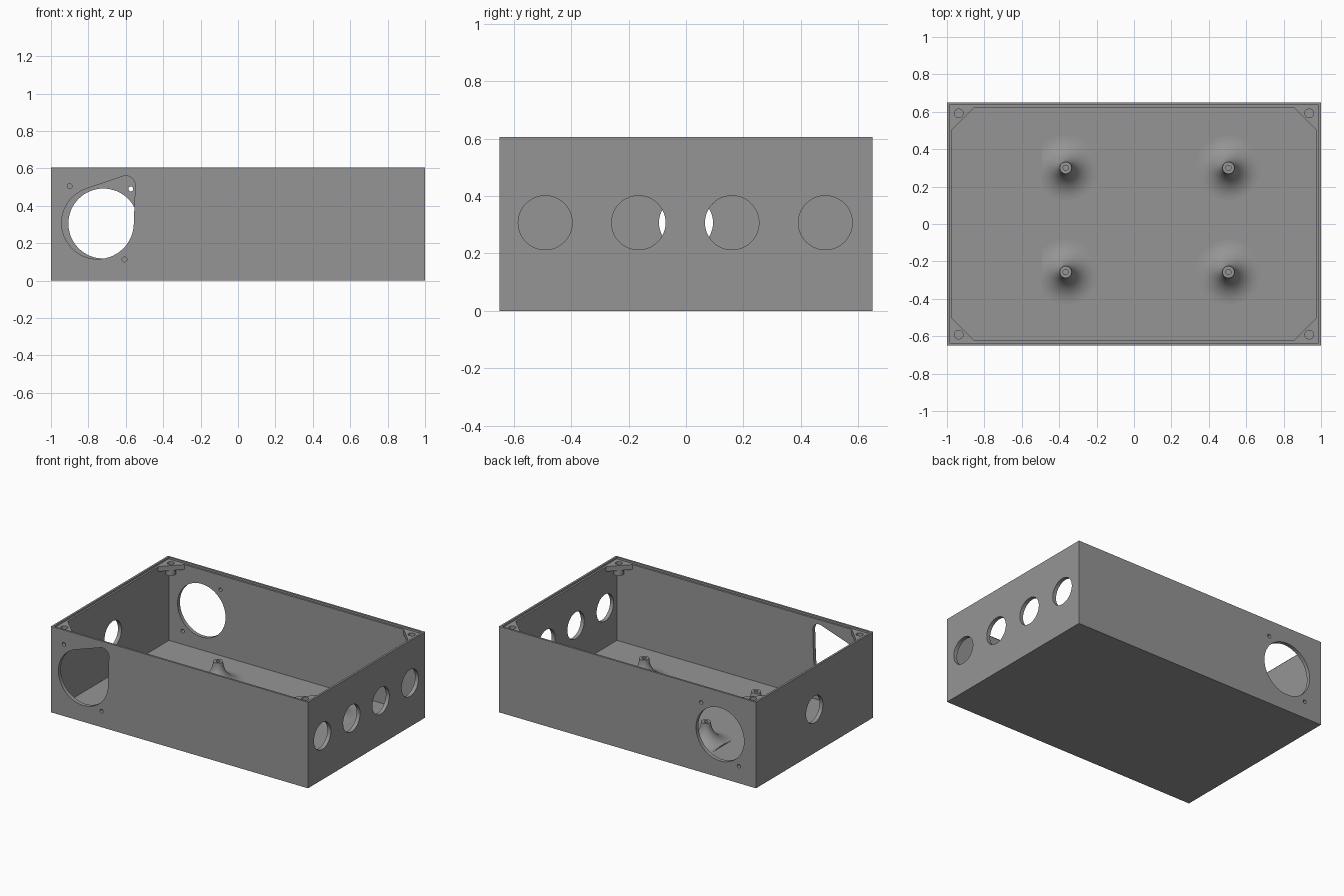
import bpy, bmesh, math
from mathutils import Matrix, Vector

if "Cube" in bpy.data.objects:
    bpy.data.objects.remove(bpy.data.objects["Cube"])

HX, HY, H = 1.0, 0.65, 0.605      # outer half sizes and height
WALL, FLOOR, LEDGE = 0.027, 0.027, 0.592

grey = bpy.data.materials.new("enclosure grey")
grey.diffuse_color = (0.3, 0.3, 0.3, 1)
grey.use_nodes = True
grey.node_tree.nodes["Principled BSDF"].inputs["Base Color"].default_value = grey.diffuse_color


def make(name, bm):
    bmesh.ops.recalc_face_normals(bm, faces=bm.faces)
    me = bpy.data.meshes.new(name)
    bm.to_mesh(me)
    bm.free()
    me.materials.append(grey)
    ob = bpy.data.objects.new(name, me)
    bpy.context.collection.objects.link(ob)
    return ob


def box(name, lo, hi):
    bm = bmesh.new()
    bmesh.ops.create_cube(bm, size=1)
    for v in bm.verts:
        v.co = [lo[i] if v.co[i] < 0 else hi[i] for i in range(3)]
    return make(name, bm)


def prism(name, pts, axis, a, b):
    """Extrude a 2D outline along an axis (0, 1 or 2) from a to b."""
    bm = bmesh.new()
    def place(p, d):
        c = list(p)
        c.insert(axis, d)
        return bm.verts.new(c)
    r0, r1 = [place(p, a) for p in pts], [place(p, b) for p in pts]
    bm.faces.new(r0)
    bm.faces.new(r1)
    for i in range(len(pts)):
        j = (i + 1) % len(pts)
        bm.faces.new((r0[i], r0[j], r1[j], r1[i]))
    return make(name, bm)


def arc(cx, cy, r, a0=0, a1=360, n=48):
    closed = a1 - a0 == 360
    return [(cx + r * math.cos(t), cy + r * math.sin(t)) for t in
            (math.radians(a0 + (a1 - a0) * i / (n if closed else n - 1)) for i in range(n))]


def boolean(ob, tools, op='DIFFERENCE'):
    for t in tools:
        m = ob.modifiers.new(op, 'BOOLEAN')
        m.operation, m.solver, m.object = op, 'EXACT', t
        bpy.context.view_layer.objects.active = ob
        bpy.ops.object.modifier_apply(modifier=m.name)
        bpy.data.objects.remove(t)


def smooth(ob):
    bpy.ops.object.select_all(action='DESELECT')
    ob.select_set(True)
    bpy.context.view_layer.objects.active = ob
    bpy.ops.object.shade_smooth_by_angle(angle=math.radians(30))


# Open tray with a stepped rim
tray = box("tray", (-HX, -HY, 0), (HX, HY, H))
lip = 0.014
cuts = [box("cavity", (-HX + WALL, -HY + WALL, FLOOR), (HX - WALL, HY - WALL, 1)),
        box("rim_step", (-HX + lip, -HY + lip, LEDGE), (HX - lip, HY - lip, 1))]

# Four round ports on the right wall, one on the left
for y in (-0.49, -0.165, 0.16, 0.485):
    cuts.append(prism("port", arc(y, 0.307, 0.094), 0, 0.9, 1.1))
cuts.append(prism("port", arc(0, 0.307, 0.094), 0, -1.1, -0.9))

# Front teardrop opening: hull of a large and a small circle
tear = arc(-0.75, 0.308, 0.193, 107.6, 358.6, 40) + arc(-0.6, 0.51, 0.05, -1.4, 107.6, 14)
cuts.append(prism("blower_opening", tear, 1, -0.75, -0.55))
# Back round opening
cuts.append(prism("fan_opening", arc(-0.72, 0.305, 0.187, n=64), 1, 0.55, 0.75))
# Screw holes beside both openings
for x, z, y in ((-0.9, 0.505, -0.65), (-0.607, 0.113, -0.65),
                (-0.573, 0.49, 0.65), (-0.867, 0.12, 0.65)):
    cuts.append(prism("screw_hole", arc(x, z, 0.013, n=20), 1, y - 0.1, y + 0.1))
boolean(tray, cuts)
smooth(tray)

# Triangular corner tabs with screw bosses below
for sx in (-1, 1):
    for sy in (-1, 1):
        ix, iy = sx * (HX - WALL + 0.002), sy * (HY - WALL + 0.002)
        tri = [(ix, iy), (ix - sx * 0.124, iy), (ix, iy - sy * 0.124)]
        tab = prism("corner_tab", tri, 2, LEDGE - 0.035, LEDGE)
        c = (sx * 0.937, sy * 0.592)
        boss = prism("boss", arc(*c, 0.033, n=32), 2, LEDGE - 0.075, LEDGE - 0.01)
        boolean(tab, [boss], 'UNION')
        boolean(tab, [prism("hole", arc(*c, 0.023, n=32), 2, 0.4, 0.7)])
        smooth(tab)

# Board standoffs: hollow posts flaring into the floor
R, TOP, FIL = 0.032, 0.167, 0.14
profile = [(0, FLOOR + 0.03), (0.014, FLOOR + 0.03), (0.014, TOP), (R, TOP)]
profile += arc(R + FIL, TOP, FIL, 180, 270, 14)[1:] + [(R + FIL, FLOOR - 0.01), (0, FLOOR - 0.01)]
for x in (-0.365, 0.505):
    for y in (-0.257, 0.3):
        bm = bmesh.new()
        vs = [bm.verts.new((r, 0, z)) for r, z in profile]
        es = [bm.edges.new(p) for p in zip(vs, vs[1:])]
        bmesh.ops.spin(bm, geom=vs + es, cent=(0, 0, 0), axis=(0, 0, 1),
                       angle=math.tau, steps=48, use_duplicate=False)
        bmesh.ops.remove_doubles(bm, verts=bm.verts, dist=1e-4)
        bmesh.ops.translate(bm, verts=bm.verts, vec=(x, y, 0))
        post = make("board_standoff", bm)
        if x < 0:   # left posts are trimmed flat on one side
            boolean(post, [box("trim", (-0.7, y - 0.3, 0), (-0.492, y + 0.3, 0.3))])
        smooth(post)
